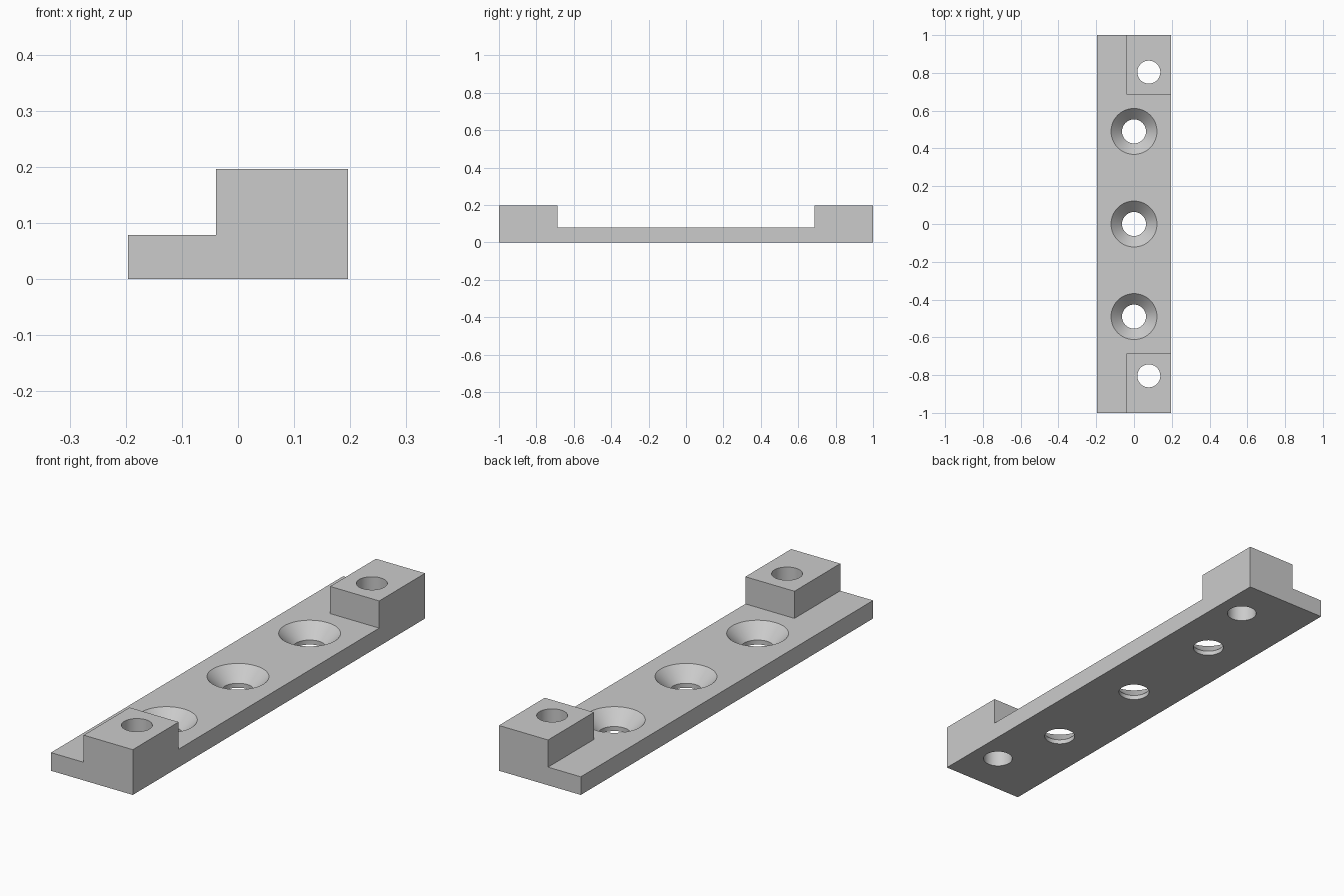
import bpy, bmesh, math

if "Cube" in bpy.data.objects:
    bpy.data.objects.remove(bpy.data.objects["Cube"])

U = 2 / 51                      # one design unit
HALF_W, HALF_L = 5 * U, 25.5 * U
PLATE_H, BLOCK_H = 2 * U, 5 * U
SEGS = 64

grey = bpy.data.materials.new("light grey")
grey.diffuse_color = (0.6, 0.6, 0.6, 1)
grey.use_nodes = True
grey.node_tree.nodes["Principled BSDF"].inputs["Base Color"].default_value = grey.diffuse_color


def new_object(name, bm):
    bmesh.ops.recalc_face_normals(bm, faces=bm.faces)
    mesh = bpy.data.meshes.new(name)
    bm.to_mesh(mesh)
    bm.free()
    obj = bpy.data.objects.new(name, mesh)
    bpy.context.collection.objects.link(obj)
    mesh.materials.append(grey)
    return obj


def prism(name, outline, z0, z1):
    bm = bmesh.new()
    face = bm.faces.new([bm.verts.new((x, y, z0)) for x, y in outline])
    top = bmesh.ops.extrude_face_region(bm, geom=[face])["geom"]
    bmesh.ops.translate(bm, vec=(0, 0, z1 - z0),
                        verts=[v for v in top if isinstance(v, bmesh.types.BMVert)])
    return new_object(name, bm)


def turned(name, x, y, profile):
    """Closed solid of stacked circles, given as (radius, z) pairs."""
    bm = bmesh.new()
    rings = [[bm.verts.new((x + r * math.cos(2 * math.pi * i / SEGS),
                            y + r * math.sin(2 * math.pi * i / SEGS), z))
              for i in range(SEGS)] for r, z in profile]
    for a, b in zip(rings, rings[1:]):
        for i in range(SEGS):
            j = (i + 1) % SEGS
            bm.faces.new((a[i], a[j], b[j], b[i]))
    bm.faces.new(rings[0])
    bm.faces.new(rings[-1])
    return new_object(name, bm)


def boolean(target, other, operation):
    mod = target.modifiers.new(operation.title(), "BOOLEAN")
    mod.operation, mod.solver, mod.object = operation, "EXACT", other
    bpy.context.view_layer.objects.active = target
    bpy.ops.object.modifier_apply(modifier=mod.name)
    bpy.data.objects.remove(other)


# Base plate
plate = prism("mounting_plate", [(-HALF_W, -HALF_L), (HALF_W, -HALF_L),
                                 (HALF_W, HALF_L), (-HALF_W, HALF_L)], 0, PLATE_H)

# Raised end blocks with their through holes
for s in (-1, 1):
    x0, y0, y1 = -U, s * 17.5 * U, s * HALF_L
    block = prism("end_block", [(x0, y0), (HALF_W, y0), (HALF_W, y1), (x0, y1)],
                  0, BLOCK_H)
    boolean(plate, block, "UNION")
    hole = turned("hole_cutter", 2 * U, s * 20.5 * U,
                  [(1.55 * U, -U), (1.55 * U, BLOCK_H + U)])
    boolean(plate, hole, "DIFFERENCE")

# Countersunk screw holes along the centre line
for y in (-12.5 * U, 0, 12.5 * U):
    sink = turned("countersink_cutter", 0, y,
                  [(1.62 * U, -U), (1.62 * U, 0.5 * U),
                   (3.1 * U, PLATE_H), (3.1 * U, PLATE_H + 0.5 * U)])
    boolean(plate, sink, "DIFFERENCE")

# Smooth hole walls, sharp edges elsewhere
bpy.ops.object.select_all(action="DESELECT")
plate.select_set(True)
bpy.context.view_layer.objects.active = plate
bpy.ops.object.shade_smooth_by_angle(angle=math.radians(30))
